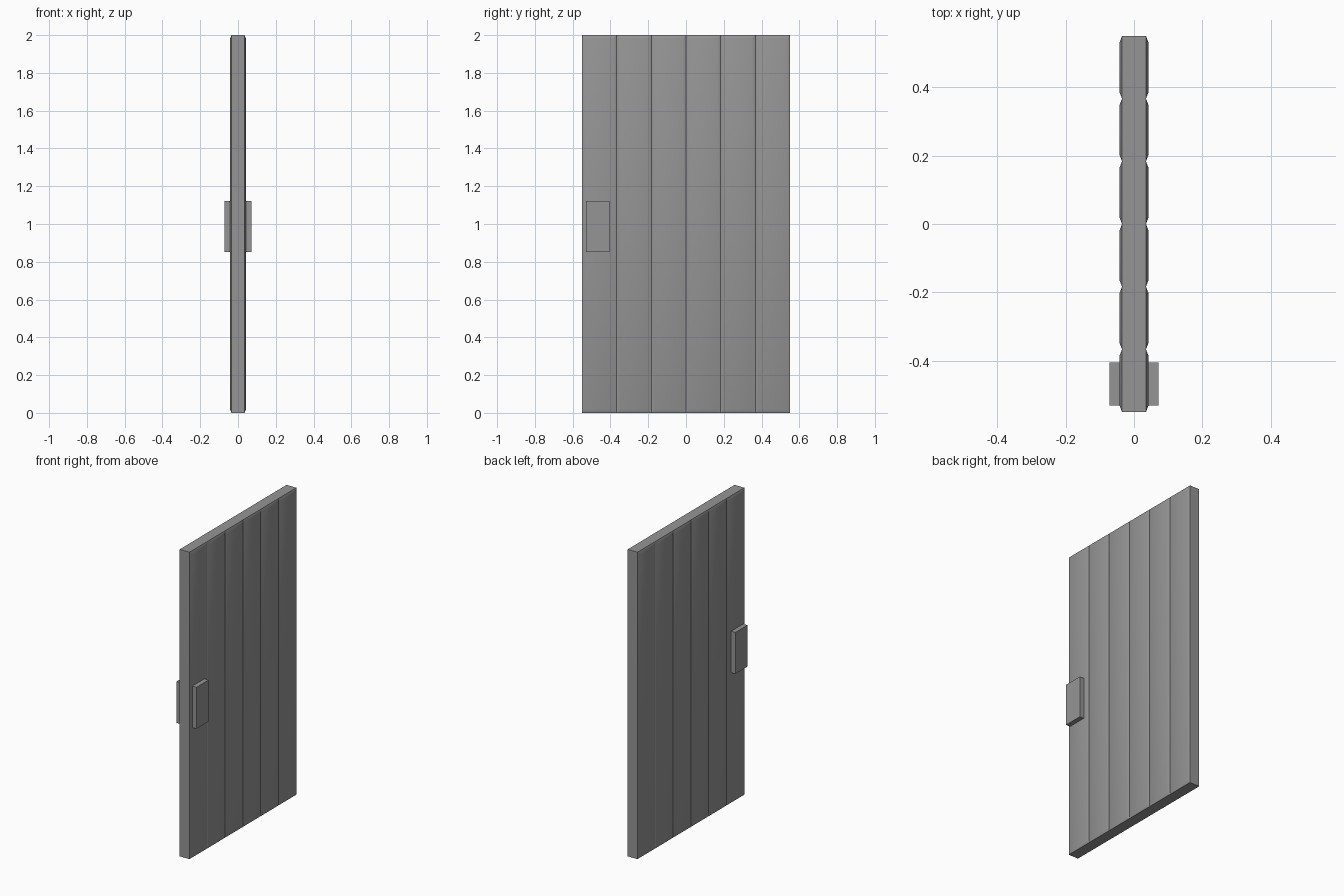
import bpy
import bmesh
from mathutils import Matrix

cube = bpy.data.objects.get("Cube")
if cube:
    bpy.data.objects.remove(cube, do_unlink=True)

HEIGHT, WIDTH, PLANKS = 2.0, 1.1, 6
CORE, RAISE, CHAMFER = 0.07, 0.007, 0.018

grey = bpy.data.materials.new("door_grey")
grey.use_nodes = True
colour = (0.3, 0.3, 0.3, 1)
grey.diffuse_color = colour
grey.node_tree.nodes["Principled BSDF"].inputs["Base Color"].default_value = colour


def box(bm, size, centre):
    matrix = Matrix.Translation(centre) @ Matrix.Diagonal((*size, 1))
    bmesh.ops.create_cube(bm, size=1, matrix=matrix)


def finish(bm, name):
    bmesh.ops.recalc_face_normals(bm, faces=bm.faces)
    mesh = bpy.data.meshes.new(name)
    bm.to_mesh(mesh)
    bm.free()
    mesh.materials.append(grey)
    obj = bpy.data.objects.new(name, mesh)
    bpy.context.collection.objects.link(obj)
    return obj


# Door panel: a slab cut into planks, each raised with a chamfered rim
bm = bmesh.new()
box(bm, (CORE, WIDTH, HEIGHT), (0, 0, HEIGHT / 2))
for i in range(1, PLANKS):
    y = -WIDTH / 2 + i * WIDTH / PLANKS
    bmesh.ops.bisect_plane(bm, geom=bm.verts[:] + bm.edges[:] + bm.faces[:],
                           plane_co=(0, y, 0), plane_no=(0, 1, 0))
bm.normal_update()
sides = [f for f in bm.faces if abs(f.normal.x) > 0.9]
bmesh.ops.inset_individual(bm, faces=sides, thickness=CHAMFER, depth=RAISE,
                           use_even_offset=True)
door = finish(bm, "plank_door")
bpy.ops.object.select_all(action="DESELECT")
door.select_set(True)
bpy.context.view_layer.objects.active = door
bpy.ops.object.shade_smooth_by_angle(angle=0.5)

# Handle plates, one on each side
for name, side in (("left_handle", 1), ("right_handle", -1)):
    bm = bmesh.new()
    box(bm, (0.036, 0.125, 0.27), (side * 0.054, -0.468, 0.987))
    finish(bm, name)
